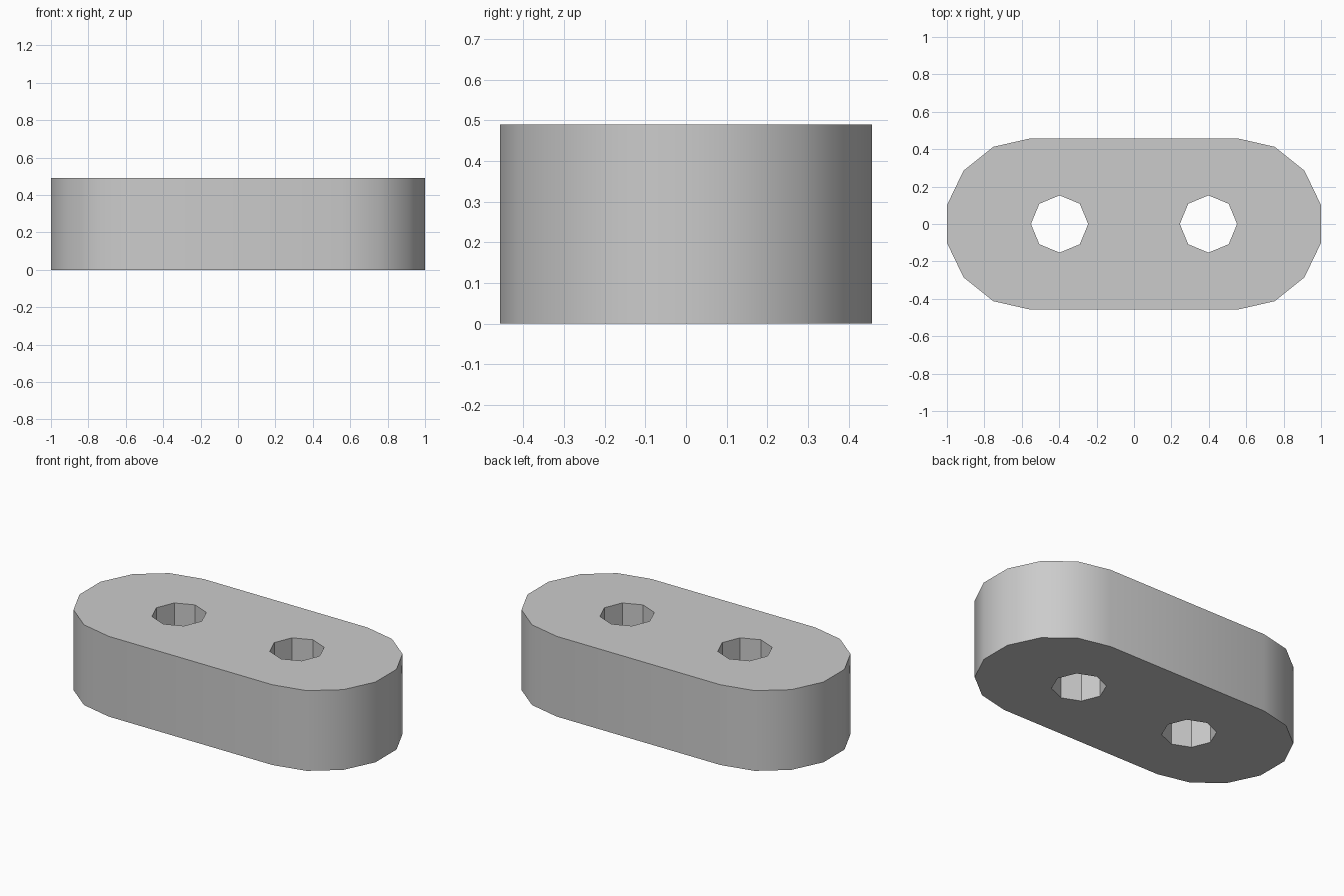
import bpy
import bmesh
from math import pi, cos, sin, radians

cube = bpy.data.objects.get("Cube")
if cube:
    bpy.data.objects.remove(cube, do_unlink=True)

HEIGHT = 0.49
END_X, END_R = 0.553, 0.458      # rounded ends
HOLE_X, HOLE_R = 0.398, 0.153    # octagonal holes


def arc(cx, radius, start, step, count):
    return [(cx + radius * cos(start + i * step), radius * sin(start + i * step))
            for i in range(count)]


# Outline: two half rounds of seven segments, joined by straight sides
outline = (arc(END_X, END_R, -pi / 2, pi / 7, 8)
           + arc(-END_X, END_R, pi / 2, pi / 7, 8))
holes = [arc(side * HOLE_X, HOLE_R, 0, pi / 4, 8) for side in (-1, 1)]

bm = bmesh.new()
cap_edges = {0: [], HEIGHT: []}
for loop in [outline] + holes:
    rings = {}
    for z, edges in cap_edges.items():
        ring = [bm.verts.new((x, y, z)) for x, y in loop]
        rings[z] = ring
        edges += [bm.edges.new((ring[i - 1], ring[i])) for i in range(len(ring))]
    # Walls of the outline or hole
    low, high = rings[0], rings[HEIGHT]
    for i in range(len(low)):
        bm.faces.new((low[i - 1], low[i], high[i], high[i - 1]))

# Flat top and bottom, open at the holes
for edges in cap_edges.values():
    bmesh.ops.triangle_fill(bm, edges=edges, use_beauty=True)
bmesh.ops.recalc_face_normals(bm, faces=bm.faces)

mesh = bpy.data.meshes.new("link_plate")
bm.to_mesh(mesh)
bm.free()
plate = bpy.data.objects.new("link_plate", mesh)
bpy.context.collection.objects.link(plate)

# Plain grey material
grey = bpy.data.materials.new("plain_grey")
grey.use_nodes = True
colour = (0.6, 0.6, 0.6, 1)
grey.diffuse_color = colour
grey.node_tree.nodes["Principled BSDF"].inputs["Base Color"].default_value = colour
mesh.materials.append(grey)

# Smooth outer wall, crisp rims and hole facets
bpy.ops.object.select_all(action="DESELECT")
plate.select_set(True)
bpy.context.view_layer.objects.active = plate
bpy.ops.object.shade_smooth_by_angle(angle=radians(30))
